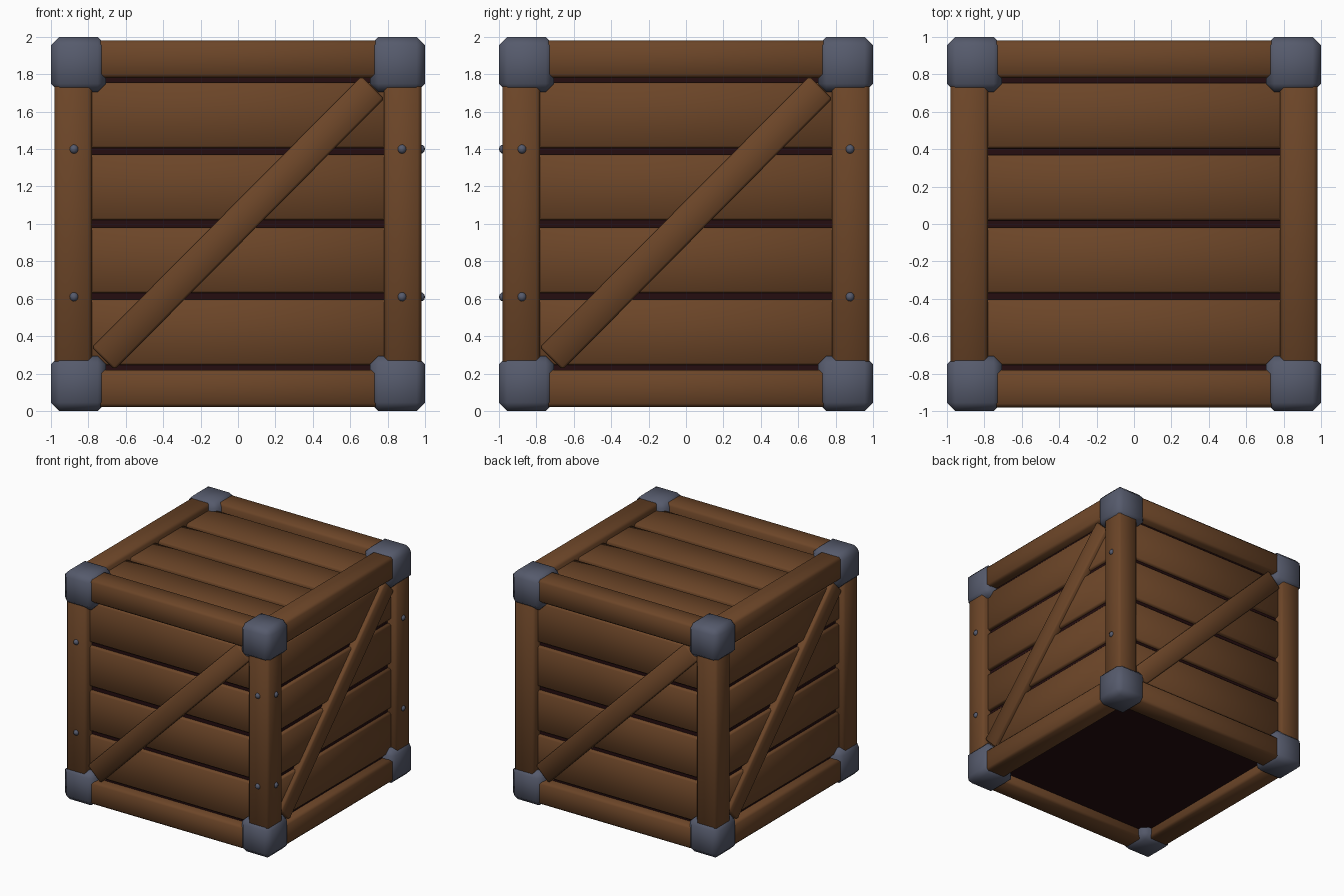
import bpy, bmesh, math
from mathutils import Matrix, Vector

cube = bpy.data.objects.get("Cube")
if cube:
    bpy.data.objects.remove(cube, do_unlink=True)


def material(name, color):
    mat = bpy.data.materials.new(name)
    mat.use_nodes = True
    mat.diffuse_color = (*color, 1)
    mat.node_tree.nodes["Principled BSDF"].inputs["Base Color"].default_value = (*color, 1)
    return mat


WOOD = material("brown wood", (0.15, 0.06, 0.021))
METAL = material("blue grey metal", (0.092, 0.103, 0.15))
DARK = material("dark maroon", (0.018, 0.004, 0.005))
CENTRE = Matrix.Translation((0, 0, 1))


def finish(name, bm, matrix, mat, smooth=True):
    mesh = bpy.data.meshes.new(name)
    for face in bm.faces:
        face.smooth = smooth
    bm.to_mesh(mesh)
    bm.free()
    mesh.materials.append(mat)
    obj = bpy.data.objects.new(name, mesh)
    obj.matrix_world = CENTRE @ matrix
    bpy.context.collection.objects.link(obj)
    return obj


def box(name, size, matrix, mat, bevel=0.0, smooth=True):
    bm = bmesh.new()
    bmesh.ops.create_cube(bm, size=1)
    bmesh.ops.scale(bm, vec=size, verts=bm.verts)
    if bevel:
        bmesh.ops.bevel(bm, geom=bm.edges[:], offset=bevel, segments=1,
                        affect='EDGES', profile=0.5)
    return finish(name, bm, matrix, mat, smooth)


def move(x, y, z):
    return Matrix.Translation((x, y, z))


def turn(quarters):
    return Matrix.Rotation(quarters * math.pi / 2, 4, 'Z')


# Dark lining seen through the gaps and from below
box("inner_lining", (1.8, 1.8, 1.8), Matrix(), DARK, smooth=False)

SIDES = ["front", "right", "back", "left"]
PLANK_ROWS = [-0.58, -0.195, 0.195, 0.58]

for k, side in enumerate(SIDES):
    face = turn(k)
    # Recessed planks
    for i, row in enumerate(PLANK_ROWS):
        box(f"{side}_plank_{i + 1}", (1.62, 0.06, 0.35),
            face @ move(0, -0.9, row), WOOD, 0.012)
    # Diagonal brace, rising to the right on every side
    brace = Vector((1.44, 0, 1.45))
    box(f"{side}_brace", (brace.length, 0.09, 0.17),
        face @ move(0, -0.92, 0.005) @ Matrix.Rotation(-math.atan2(brace.z, brace.x), 4, 'Y'),
        WOOD, 0.012)
    # Frame beams
    box(f"{side}_post", (0.2, 0.2, 1.8), face @ move(-0.88, -0.88, 0), WOOD, 0.02)
    for level, z in (("bottom", -0.88), ("top", 0.88)):
        box(f"{side}_{level}_rail", (1.8, 0.2, 0.2), face @ move(0, -0.88, z), WOOD, 0.02)
        # Metal corner caps
        box(f"{side}_{level}_corner_cap", (0.295, 0.295, 0.295),
            face @ move(-0.8525, -0.8525, 0.8525 * math.copysign(1, z)), METAL, 0.045)

# Lid planks
for i, row in enumerate(PLANK_ROWS):
    box(f"lid_plank_{i + 1}", (1.62, 0.35, 0.06), move(0, row, 0.9), WOOD, 0.012)

# Bolts on the front and right posts
for k in (0, 1):
    for x in (-0.877, 0.877):
        for z in (-0.39, 0.4):
            bm = bmesh.new()
            bmesh.ops.create_uvsphere(bm, u_segments=8, v_segments=6, radius=0.025)
            finish(f"{SIDES[k]}_bolt", bm, turn(k) @ move(x, -0.975, z), METAL)
